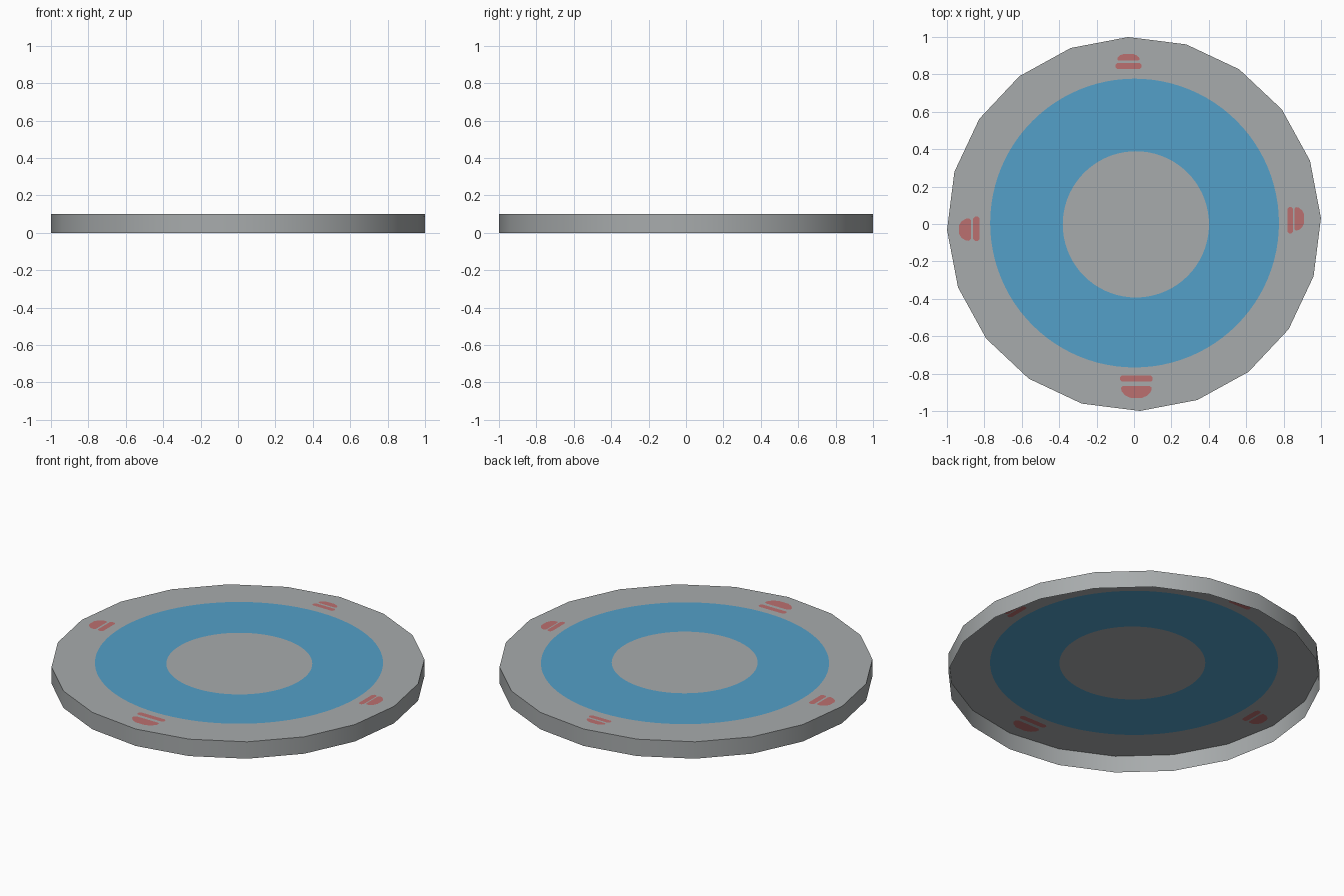
import bpy
from math import sin, cos, radians, pi
from mathutils import Vector
from mathutils.geometry import delaunay_2d_cdt

if "Cube" in bpy.data.objects:
    bpy.data.objects.remove(bpy.data.objects["Cube"])

HEIGHT = 0.10


def material(name, rgb):
    m = bpy.data.materials.new(name)
    m.diffuse_color = (*rgb, 1.0)
    m.use_nodes = True
    m.node_tree.nodes["Principled BSDF"].inputs["Base Color"].default_value = m.diffuse_color
    return m


grey = material("plate grey", (0.39, 0.41, 0.415))
blue = material("ring blue", (0.087, 0.35, 0.58))
red = material("mark red", (0.50, 0.16, 0.16))


def circle(r, n, cx=0.0, cy=0.0, turn=0.0):
    return [Vector((cx + r * cos(turn + 2 * pi * i / n),
                    cy + r * sin(turn + 2 * pi * i / n))) for i in range(n)]


def place(points, angle):
    """Turn (radial, tangential) points to their side of the plate."""
    c, s = cos(radians(angle)), sin(radians(angle))
    return [Vector((r * c - t * s, r * s + t * c)) for r, t in points]


def bar(angle, r0, r1, t0, t1):
    b = 0.3 * (r1 - r0)
    return place([(r0, t0 + b), (r0 + b, t0), (r1 - b, t0), (r1, t0 + b),
                  (r1, t1 - b), (r1 - b, t1), (r0 + b, t1), (r0, t1 - b)], angle)


def dome(angle, r0, r1, t0, t1):
    h, w = r1 - r0, t1 - t0
    return place([(r0, t0 + 0.08 * w), (r0 + 0.15 * h, t0), (r0 + 0.45 * h, t0 + 0.02 * w),
                  (r0 + 0.8 * h, t0 + 0.14 * w), (r1, t0 + 0.32 * w),
                  (r1, t1 - 0.32 * w), (r0 + 0.8 * h, t1 - 0.14 * w),
                  (r0 + 0.45 * h, t1 - 0.02 * w), (r0 + 0.15 * h, t1),
                  (r0, t1 - 0.08 * w)], angle)


def add_object(name, verts, faces, mats):
    me = bpy.data.meshes.new(name)
    me.from_pydata(verts, [], faces)
    for m in mats:
        me.materials.append(m)
    ob = bpy.data.objects.new(name, me)
    bpy.context.collection.objects.link(ob)
    return ob


# Outlines: twenty-sided plate, painted ring, two red marks on each side
outline = circle(1.0, 20, turn=radians(1.8))
loops = [outline,
         circle(0.772, 96, 0.003, 0.005),
         circle(0.391, 72, 0.01, -0.002),
         bar(0, 0.82, 0.85, -0.05, 0.09), dome(0, 0.857, 0.91, -0.035, 0.09),
         bar(90, 0.83, 0.86, -0.04, 0.10), dome(90, 0.873, 0.91, -0.03, 0.09),
         bar(180, 0.825, 0.86, -0.09 + 0.05, 0.09), dome(180, 0.872, 0.936, -0.03, 0.09),
         bar(270, 0.81, 0.843, -0.075, 0.10), dome(270, 0.865, 0.93, -0.07, 0.095)]

# Top sheet, cut along every outline so that the painted areas are faces
points, index_loops = [], []
for loop in loops:
    index_loops.append(list(range(len(points), len(points) + len(loop))))
    points += loop
verts, _, faces, _, _, sources = delaunay_2d_cdt(points, [], index_loops, 1, 1e-6, True)
top = add_object("plate_top", [(v.x, v.y, HEIGHT) for v in verts], faces, [grey, blue, red])
for poly, src in zip(top.data.polygons, sources):
    inner = max(src) if src else 0
    poly.material_index = 2 if inner > 2 else (1 if inner == 1 else 0)

# Rim wall, open underneath
n = len(outline)
rim_verts = [(p.x, p.y, 0.0) for p in outline] + [(p.x, p.y, HEIGHT) for p in outline]
rim_faces = [(i, (i + 1) % n, n + (i + 1) % n, n + i) for i in range(n)]
rim = add_object("plate_rim", rim_verts, rim_faces, [grey])
for poly in rim.data.polygons:
    poly.use_smooth = True
